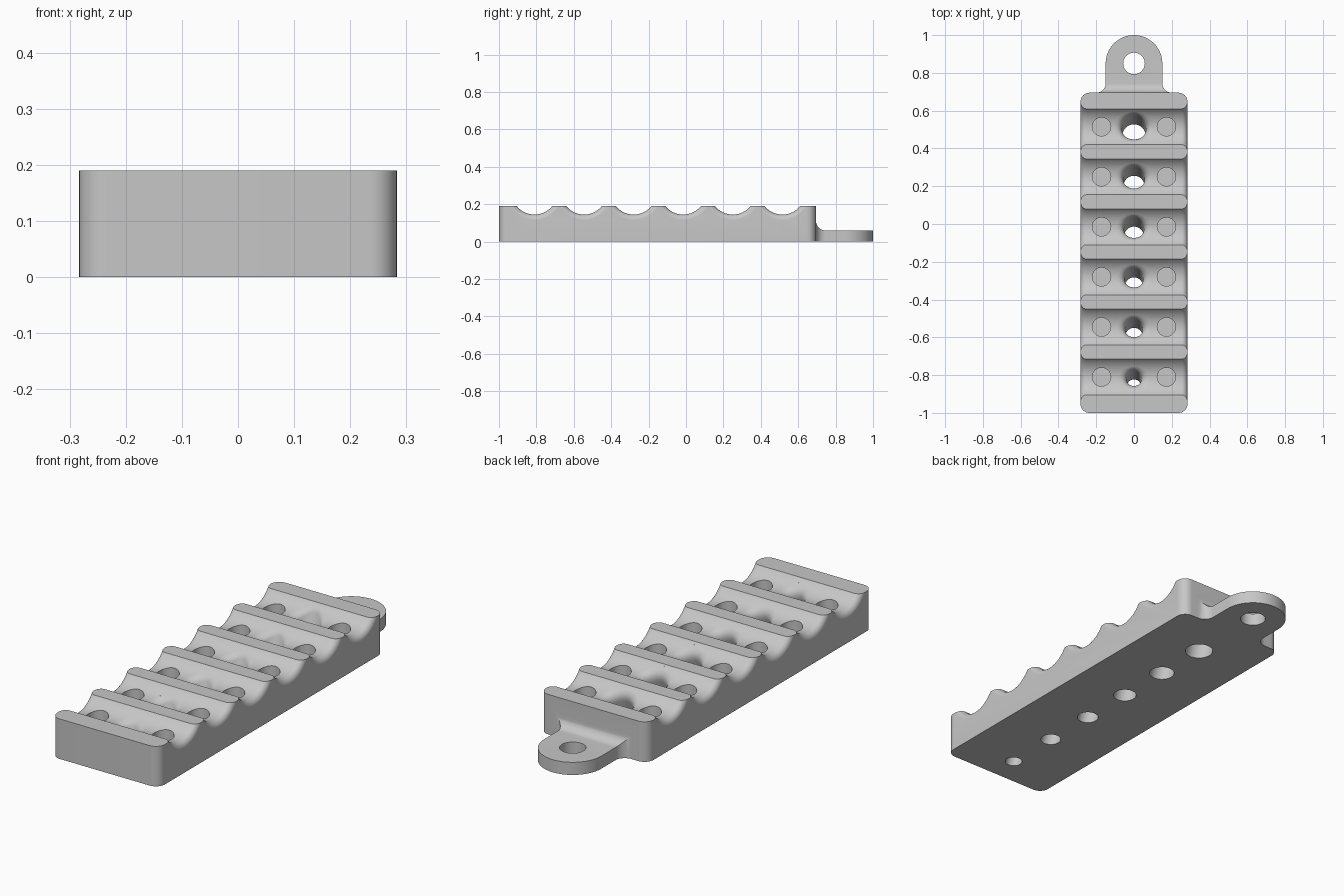
import bpy, bmesh
from math import pi, sin, cos, tan, sqrt
from mathutils import Vector

if "Cube" in bpy.data.objects:
    bpy.data.objects.remove(bpy.data.objects["Cube"])

W, H = 0.283, 0.19              # half width and height of the block
FRONT, BACK = -1.0, 0.695
HALF, DEPTH = 0.095, 0.045      # half width and depth of a groove
GR = (HALF**2 + DEPTH**2) / (2 * DEPTH)
FLARE = 0.03                    # rounding where a groove meets the sides
CENTRES = [0.515 - 0.265 * i for i in range(6)]
HOLE_RADII = [0.063, 0.056, 0.052, 0.048, 0.046, 0.038]
SLANT = 0.35                    # y shift per unit of height of the drain holes

mat = bpy.data.materials.new("light grey")
mat.use_nodes = True
grey = (0.57, 0.57, 0.57, 1)
mat.diffuse_color = grey
mat.node_tree.nodes["Principled BSDF"].inputs["Base Color"].default_value = grey


def make_object(name, bm):
    bmesh.ops.recalc_face_normals(bm, faces=bm.faces)
    mesh = bpy.data.meshes.new(name)
    bm.to_mesh(mesh)
    bm.free()
    mesh.materials.append(mat)
    obj = bpy.data.objects.new(name, mesh)
    bpy.context.collection.objects.link(obj)
    return obj


def prism(name, points, offset):
    """Extrude a closed outline of 3D points along an offset."""
    bm = bmesh.new()
    face = bm.faces.new([bm.verts.new(p) for p in points])
    new = bmesh.ops.extrude_face_region(bm, geom=[face])["geom"]
    verts = [g for g in new if isinstance(g, bmesh.types.BMVert)]
    bmesh.ops.translate(bm, verts=verts, vec=Vector(offset))
    return make_object(name, bm)


def loft(name, columns):
    """Closed solid from columns of points arranged around an axis."""
    bm = bmesh.new()
    cols = [[bm.verts.new(p) for p in c] for c in columns]
    for a, b in zip(cols, cols[1:] + cols[:1]):
        for j in range(len(a) - 1):
            bm.faces.new((a[j], b[j], b[j + 1], a[j + 1]))
    bm.faces.new([c[0] for c in cols])
    bm.faces.new([c[-1] for c in cols])
    return make_object(name, bm)


def arc(cx, cy, r, start, end, steps):
    return [(cx + r * cos(start + (end - start) * i / steps),
             cy + r * sin(start + (end - start) * i / steps)) for i in range(steps + 1)]


def combine(target, other, operation):
    """Apply a boolean and discard the helper object."""
    mod = target.modifiers.new("combine", "BOOLEAN")
    mod.operation, mod.object, mod.solver = operation, other, "EXACT"
    bpy.context.view_layer.objects.active = target
    bpy.ops.object.modifier_apply(modifier=mod.name)
    bpy.data.objects.remove(other)


def disc(name, x, y, r, z0, z1):
    pts = arc(x, y, r, 0, 2 * pi, 48)[:-1]
    return prism(name, [(px, py, z0) for px, py in pts], (0, 0, z1 - z0))


def groove_cutter(yc, steps=128):
    """Round bar across the block, flaring like a trumpet at both sides."""
    half = arc(W - FLARE, GR + FLARE, FLARE, -pi / 2, 0, 8) + [(W + 0.05, GR + FLARE)]
    section = [(-x, r) for x, r in reversed(half)] + half
    zc = H - DEPTH + GR
    return loft("groove_cutter", [
        [(x, yc + r * sin(2 * pi * k / steps), zc - r * cos(2 * pi * k / steps))
         for x, r in section] for k in range(steps)])


def groove_z(dy):
    return H - DEPTH + GR - sqrt(GR**2 - dy**2)


def drain_cutter(yc, r, fillet=0.045, steps=48, curve=8):
    """Slanted round hole whose upper rim blends into the groove."""
    axis = Vector((0, SLANT, 1)).normalized()
    base_y = -SLANT * (H - DEPTH)
    columns = []
    for k in range(steps):
        a = 2 * pi * k / steps
        x, y0 = r * cos(a), base_y + r * sin(a)
        z = H - DEPTH
        for _ in range(30):
            z = groove_z(y0 + SLANT * z)
        rim = Vector((x, y0 + SLANT * z, z))
        # Outward tangent of the groove surface at the rim
        slope = rim.y / sqrt(GR**2 - rim.y**2)
        out = Vector((cos(a), sin(a), slope * sin(a))).normalized()
        t = fillet / tan(out.angle(-axis) / 2)
        low = rim - axis * t
        high = rim + out * t
        high.y = max(-HALF + 0.004, min(HALF - 0.004, high.y))
        high.z = groove_z(high.y)
        column = [Vector((x, y0 - SLANT * 0.05, -0.05))]
        for j in range(curve + 1):
            s = j / curve
            column.append(low * (1 - s)**2 + rim * 2 * s * (1 - s) + high * s * s)
        column.append(Vector((high.x, high.y, H + 0.05)))
        columns.append([p + Vector((0, yc, 0)) for p in column])
    return loft("drain_cutter", columns)


# Block with rounded upright corners
R = 0.047
plan = []
for i, (sx, y) in enumerate([(1, BACK - R), (-1, BACK - R), (-1, FRONT + R), (1, FRONT + R)]):
    plan += arc(sx * (W - R), y, R, i * pi / 2, (i + 1) * pi / 2, 10)
body = prism("grooved_tray", [(x, y, 0) for x, y in plan], (0, 0, H))

# Hanging tab with filleted root
side = [(0.2, BACK - 0.03)] + arc(0.2, BACK + 0.05, 0.05, -pi / 2, -pi, 10)
side += arc(0, 0.85, 0.15, 0, pi / 2, 24)
outline = side + [(-x, y) for x, y in reversed(side[:-1])]
tab = prism("hanging_tab", [(x, y, 0) for x, y in outline], (0, 0, 0.11))
cove = arc(BACK + 0.05, 0.11, 0.05, pi, 1.5 * pi, 10) + [(1.1, 0.06), (1.1, 0.2), (BACK, 0.2)]
combine(tab, prism("cove_cutter", [(-0.5, y, z) for y, z in cove], (1, 0, 0)), "DIFFERENCE")
combine(tab, disc("tab_hole_cutter", 0, 0.85, 0.057, -0.1, 0.2), "DIFFERENCE")
combine(body, tab, "UNION")

# Grooves, each with a drain hole and a pair of blind pockets
for yc, r in zip(CENTRES, HOLE_RADII):
    combine(body, groove_cutter(yc), "DIFFERENCE")
    combine(body, drain_cutter(yc, r), "DIFFERENCE")
    for sx in (-1, 1):
        combine(body, disc("pocket_cutter", sx * 0.172, yc, 0.049, 0.06, 0.3), "DIFFERENCE")

bpy.ops.object.select_all(action="DESELECT")
body.select_set(True)
bpy.context.view_layer.objects.active = body
bpy.ops.object.shade_smooth_by_angle(angle=pi / 6)
